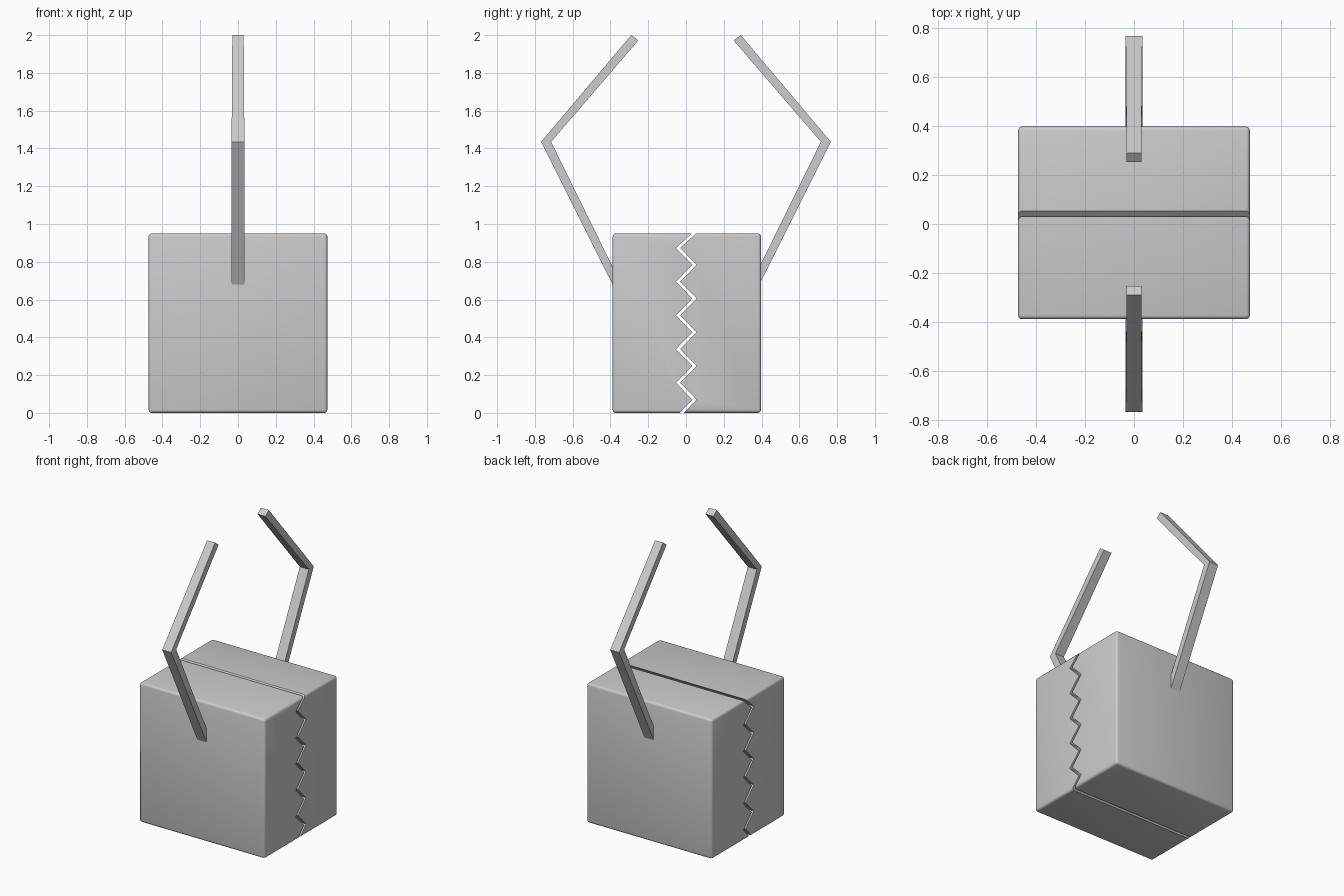
import bpy, bmesh

if "Cube" in bpy.data.objects:
    bpy.data.objects.remove(bpy.data.objects["Cube"])

HALF_X = 0.473      # half width of the bucket
GAP = 0.011         # half of the slit between the jaws
TOP = 0.95


def extrude_profile(name, profile, widths):
    """Extrude a (y, z) outline along x; widths holds the half width per point."""
    bm = bmesh.new()
    left = [bm.verts.new((-w, y, z)) for (y, z), w in zip(profile, widths)]
    right = [bm.verts.new((w, y, z)) for (y, z), w in zip(profile, widths)]
    bm.faces.new(left)
    bm.faces.new(right[::-1])
    n = len(profile)
    for i in range(n):
        j = (i + 1) % n
        bm.faces.new((left[i], right[i], right[j], left[j]))
    bmesh.ops.recalc_face_normals(bm, faces=bm.faces)
    return bm, name


def finish(bm, name, smooth):
    mesh = bpy.data.meshes.new(name)
    bm.to_mesh(mesh)
    bm.free()
    obj = bpy.data.objects.new(name, mesh)
    bpy.context.collection.objects.link(obj)
    if smooth:
        bpy.context.view_layer.objects.active = obj
        obj.select_set(True)
        bpy.ops.object.shade_smooth_by_angle(angle=0.6)
        obj.select_set(False)
    return obj


# Toothed parting line, from top to bottom
teeth = [(0.042, TOP)]
for i in range(11):
    teeth.append((-0.042 if i % 2 == 0 else 0.044, 0.873 - i * 0.0893 * 0.9))
teeth = [(0.042, TOP)] + [(0.045 if i % 2 else -0.042, 0.873 - 0.0892 * i)
                          for i in range(10)] + [(-0.022, 0.0)]


# Bucket halves: toothed inner edge, softly bevelled outer edges
def jaw(name, outer_y, shift):
    profile = [(outer_y, TOP)] + [(y + shift, z) for y, z in teeth] + [(outer_y, 0.0)]
    bm, name = extrude_profile(name, profile, [HALF_X] * len(profile))

    def soft(v):
        return abs(v.co.y - outer_y) < 1e-5

    edges = [e for e in bm.edges if soft(e.verts[0]) or soft(e.verts[1])]
    bmesh.ops.bevel(bm, geom=edges, offset=0.016, segments=3, profile=0.5,
                    affect='EDGES')
    finish(bm, name, True)


jaw("front_jaw", -0.388, -GAP)
jaw("back_jaw", 0.397, GAP)

# Bent lifting arms, one on each jaw
arm_profile = [(0.370, 0.643), (0.767, 1.435), (0.290, 2.0),
               (0.252, 1.972), (0.714, 1.435), (0.370, 0.735)]
arm_widths = [0.035, 0.034, 0.030, 0.030, 0.034, 0.035]
for name, side in (("front_arm", -1), ("back_arm", 1)):
    bm, _ = extrude_profile(name, [(side * y, z) for y, z in arm_profile], arm_widths)
    finish(bm, name, False)
